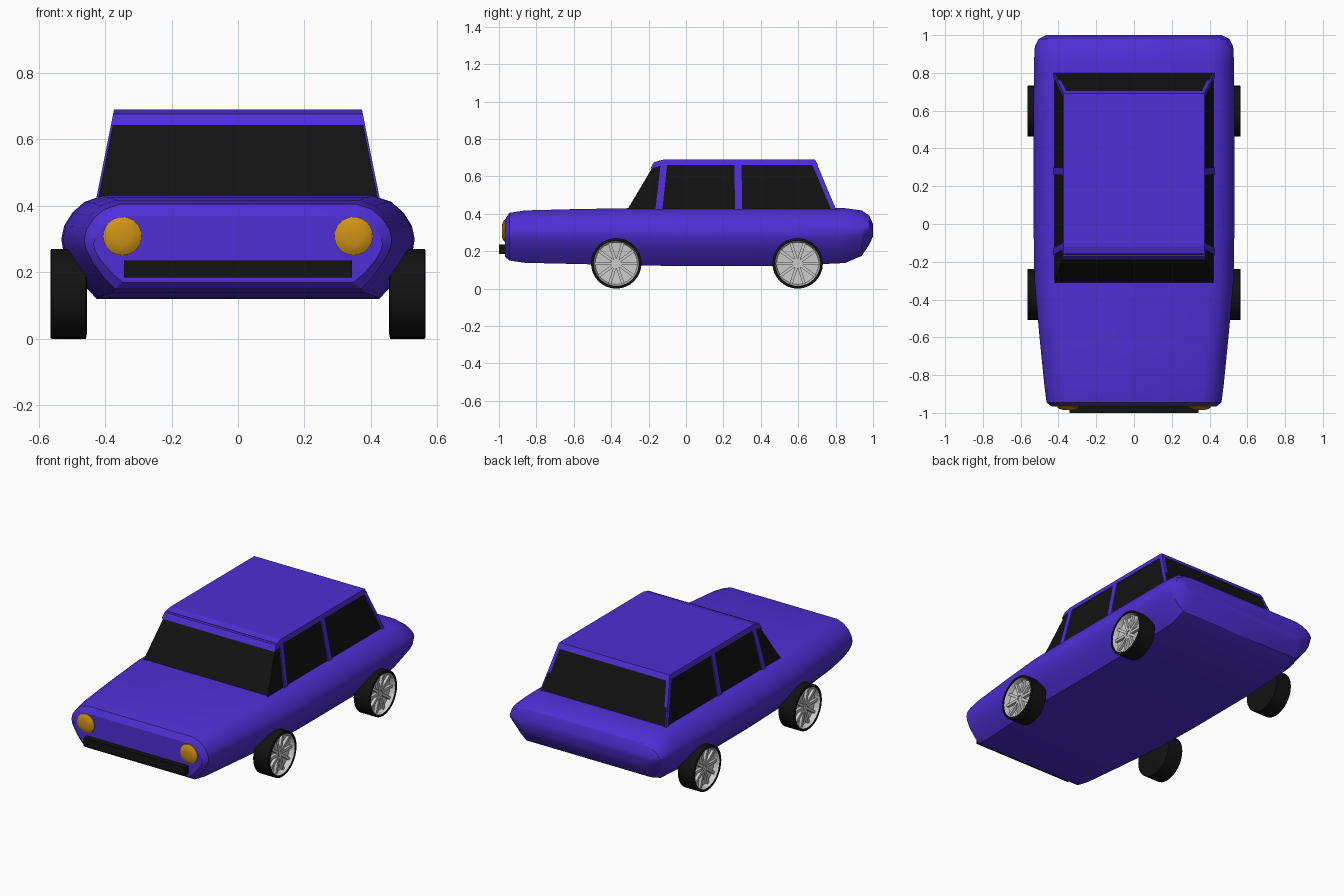
import bpy, bmesh
from math import cos, sin, pi
from mathutils import Matrix

if "Cube" in bpy.data.objects:
    bpy.data.objects.remove(bpy.data.objects["Cube"])


def material(name, rgb):
    m = bpy.data.materials.new(name)
    m.diffuse_color = (*rgb, 1)
    m.use_nodes = True
    m.node_tree.nodes["Principled BSDF"].inputs["Base Color"].default_value = m.diffuse_color
    return m


PAINT = material("purple_paint", (0.075, 0.028, 0.66))
BLACK = material("black", (0.006, 0.006, 0.006))
AMBER = material("amber", (0.62, 0.29, 0.008))


def finish(name, bm, mat=None, smooth=None):
    bmesh.ops.recalc_face_normals(bm, faces=bm.faces)
    me = bpy.data.meshes.new(name)
    bm.to_mesh(me)
    bm.free()
    ob = bpy.data.objects.new(name, me)
    bpy.context.collection.objects.link(ob)
    if mat:
        me.materials.append(mat)
    if smooth:
        bpy.ops.object.select_all(action='DESELECT')
        ob.select_set(True)
        bpy.context.view_layer.objects.active = ob
        bpy.ops.object.shade_smooth_by_angle(angle=smooth)
    return ob


def loft(bm, rings, caps=True):
    vs = [[bm.verts.new(p) for p in r] for r in rings]
    n = len(vs[0])
    for a, b in zip(vs, vs[1:]):
        for i in range(n):
            j = (i + 1) % n
            bm.faces.new((a[i], a[j], b[j], b[i]))
    if caps:
        bm.faces.new(vs[0])
        bm.faces.new(vs[-1])


# Lower body: one rounded section lofted along the car's length
half = [(0.80, 0), (0.87, 0.13), (0.95, 0.33), (0.99, 0.48), (1, 0.58),
        (0.985, 0.70), (0.94, 0.83), (0.87, 0.94), (0.77, 1.0)]
section = half + [(-x, z) for x, z in reversed(half)]
# y, half width, bottom, top
stations = [(-0.967, 0.435, 0.17, 0.37), (-0.945, 0.463, 0.15, 0.405),
            (-0.86, 0.474, 0.138, 0.418), (-0.60, 0.50, 0.132, 0.425),
            (-0.30, 0.527, 0.125, 0.43), (0.0, 0.532, 0.12, 0.43),
            (0.50, 0.532, 0.12, 0.43), (0.85, 0.53, 0.137, 0.43),
            (0.94, 0.525, 0.175, 0.418), (0.98, 0.505, 0.235, 0.39),
            (1.0, 0.465, 0.28, 0.345)]
bm = bmesh.new()
loft(bm, [[(w * x, y, b + (t - b) * z) for x, z in section]
          for y, w, b, t in stations])
finish("car_body", bm, PAINT, 0.5)


# Cabin: side profiles extruded between the inward-leaning side planes
def cabin_half(z):
    return 0.427 - (z - 0.42) * 0.2


def side_prism(name, profile, mat, inset=0.0, thick=None):
    bm = bmesh.new()
    for s in ((1, -1) if thick else (1,)):
        outer = [(s * (cabin_half(z) - inset), y, z) for y, z in profile]
        inner = [(x - s * thick if thick else -x, y, z) for x, y, z in outer]
        loft(bm, [outer, inner])
    return finish(name, bm, mat)


side_prism("window_glass", [(-0.315, 0.40), (0.80, 0.40), (0.80, 0.43),
                            (0.693, 0.68), (-0.16, 0.68), (-0.312, 0.425)],
           BLACK, inset=0.006)
side_prism("roof", [(-0.19, 0.642), (-0.172, 0.676), (-0.12, 0.69),
                    (0.69, 0.69), (0.706, 0.66), (-0.12, 0.66)], PAINT)
for name, profile in {
    "front_pillars": [(-0.165, 0.41), (-0.128, 0.41), (-0.10, 0.67), (-0.135, 0.67)],
    "middle_pillars": [(0.262, 0.41), (0.30, 0.41), (0.297, 0.67), (0.259, 0.67)],
    "rear_pillars": [(0.778, 0.42), (0.803, 0.42), (0.699, 0.67), (0.672, 0.67)],
}.items():
    side_prism(name, profile, PAINT, thick=0.02)


# Wheels: turned tyre and dished rim with ten spokes
def lathe(bm, profile, s, y, z, n=32):
    loft(bm, [[(s * x, y + r * cos(2 * pi * i / n), z + r * sin(2 * pi * i / n))
               for i in range(n)] for r, x in profile])


def box(bm, size, matrix):
    bmesh.ops.create_cube(bm, size=1, matrix=matrix @ Matrix.Diagonal((*size, 1)))


R = 0.135
for s, side in ((1, "right"), (-1, "left")):
    for y, end in ((-0.373, "front"), (0.597, "rear")):
        bm = bmesh.new()
        lathe(bm, [(0.12, 0.455), (R, 0.458), (R, 0.562), (0.13, 0.565),
                   (0.122, 0.565), (0.118, 0.515)], s, y, R)
        finish(f"{end}_{side}_tyre", bm, BLACK, 0.6)
        bm = bmesh.new()
        lathe(bm, [(0.122, 0.51), (0.122, 0.56), (0.112, 0.53), (0.03, 0.525),
                   (0.025, 0.538)], s, y, R)
        for k in range(10):
            m = (Matrix.Translation((s * 0.535, y, R))
                 @ Matrix.Rotation(2 * pi * k / 10, 4, 'X')
                 @ Matrix.Translation((0, 0.066, 0)))
            box(bm, (0.02, 0.098, 0.016), m)
        finish(f"{end}_{side}_rim", bm)

# Headlights: shallow domes on the nose
for s, side in ((1, "right"), (-1, "left")):
    bm = bmesh.new()
    loft(bm, [[(s * 0.348 + r * cos(2 * pi * i / 32), y, 0.309 + r * sin(2 * pi * i / 32))
               for i in range(32)]
              for r, y in ((0.058, -0.94), (0.058, -0.972), (0.045, -0.98), (0.025, -0.985))])
    finish(f"{side}_headlight", bm, AMBER, 0.6)

# Front bumper bar
bm = bmesh.new()
box(bm, (0.685, 0.05, 0.05), Matrix.Translation((0, -0.975, 0.21)))
finish("front_bumper", bm, BLACK)
